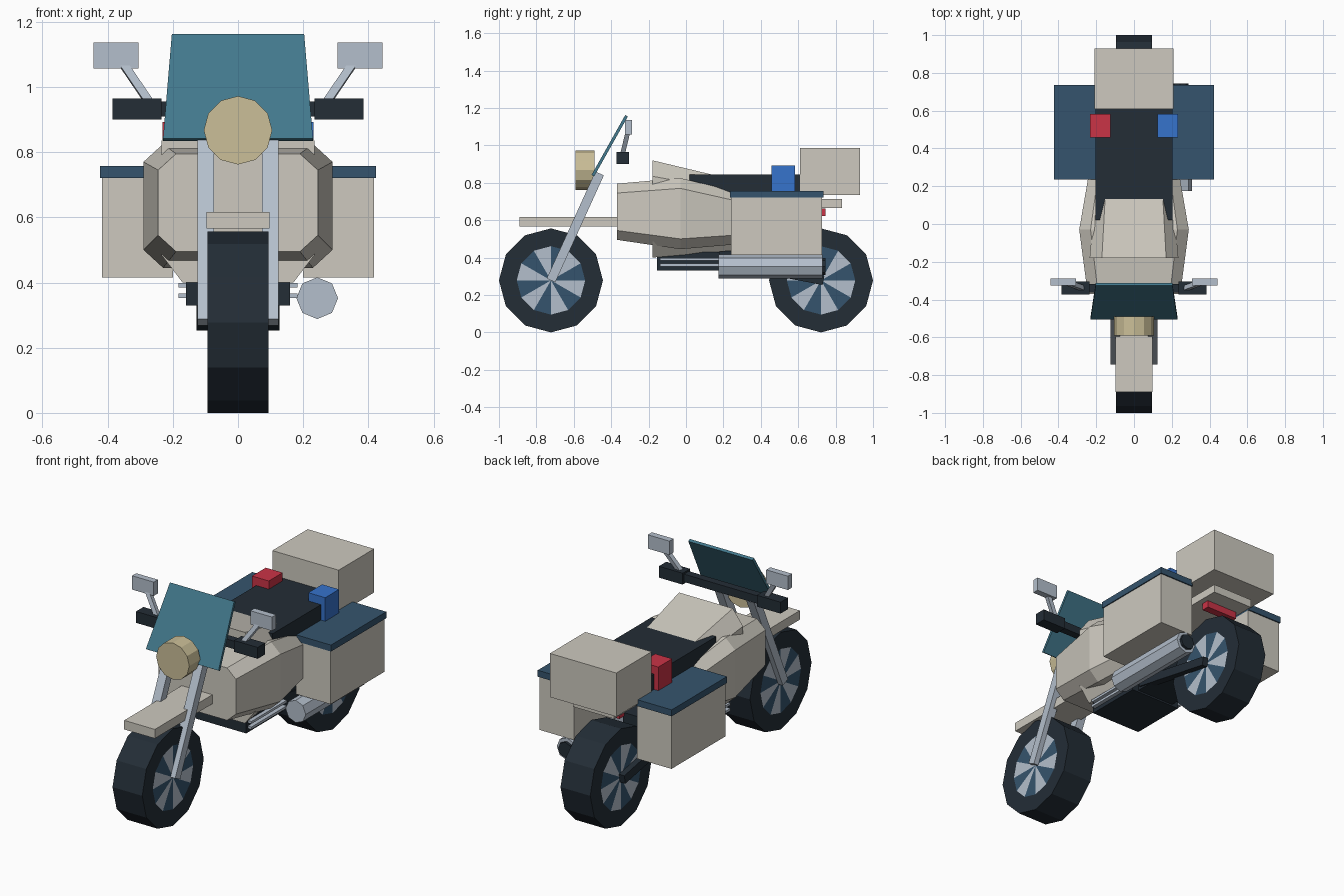
import bpy, bmesh, math
from mathutils import Vector, Matrix

if "Cube" in bpy.data.objects:
    bpy.data.objects.remove(bpy.data.objects["Cube"])


def material(name, code):
    def lin(c):
        return c / 12.92 if c <= 0.04045 else ((c + 0.055) / 1.055) ** 2.4
    col = [lin(int(code[i:i + 2], 16) / 255) for i in (0, 2, 4)] + [1.0]
    m = bpy.data.materials.new(name)
    m.use_nodes = True
    m.diffuse_color = col
    m.node_tree.nodes["Principled BSDF"].inputs["Base Color"].default_value = col
    return m


CREAM = material("cream", "CDC9BF")
STEEL = material("pale steel", "B4BFCC")
DARK = material("near black", "232D36")
NAVY = material("slate blue", "35546D")
TEAL = material("teal", "42788C")
GOLD = material("pale gold", "CBBF98")
RED = material("red", "CA3346")
BLUE = material("bright blue", "3673CC")


def finish(name, bm, *mats):
    bmesh.ops.recalc_face_normals(bm, faces=bm.faces)
    me = bpy.data.meshes.new(name)
    bm.to_mesh(me)
    bm.free()
    for m in mats:
        me.materials.append(m)
    ob = bpy.data.objects.new(name, me)
    bpy.context.collection.objects.link(ob)
    return ob


def box(name, mat, x, y, z):
    """Box from (low, high) pairs."""
    bm = bmesh.new()
    bmesh.ops.create_cube(bm, size=1)
    for v in bm.verts:
        v.co = [p[0] + (c + 0.5) * (p[1] - p[0]) for c, p in zip(v.co, (x, y, z))]
    return finish(name, bm, mat)


def beam(name, mat, a, b, w, d):
    """Square bar running from a to b, w wide across x and d deep."""
    a, b = Vector(a), Vector(b)
    axis = (b - a).normalized()
    side = Vector((1, 0, 0)) - axis * axis.x
    side.normalize()
    rot = Matrix((side, axis.cross(side), axis)).transposed()
    bm = bmesh.new()
    bmesh.ops.create_cube(bm, size=1)
    for v in bm.verts:
        v.co = (a + b) / 2 + rot @ Vector((v.co.x * w, v.co.y * d, v.co.z * (b - a).length))
    return finish(name, bm, mat)


def cylinder(name, mat, centre, r, length, sides):
    """Cylinder along y with a corner at the top."""
    bm = bmesh.new()
    rings = []
    for s in (-0.5, 0.5):
        ring = []
        for i in range(sides):
            t = math.tau * i / sides
            ring.append(bm.verts.new(Vector(centre) + Vector((r * math.sin(t), s * length, r * math.cos(t)))))
        rings.append(ring)
    skin(bm, rings)
    return finish(name, bm, mat)


def skin(bm, rings):
    for a, b in zip(rings, rings[1:]):
        n = len(a)
        for i in range(n):
            bm.faces.new((a[i], a[(i + 1) % n], b[(i + 1) % n], b[i]))
    bm.faces.new(rings[0])
    bm.faces.new(rings[-1])


def shell(name, mat, sections):
    """Loft of chamfered sections: y, half width, low, high, chamfer x, chamfer z."""
    bm = bmesh.new()
    rings = []
    for y, w, lo, hi, cx, cz in sections:
        half = [(w - cx, lo), (w, lo + cz), (w, hi - cz), (w - cx, hi)]
        pts = half + [(-x, z) for x, z in reversed(half)]
        rings.append([bm.verts.new((x, y, z)) for x, z in pts])
    skin(bm, rings)
    return finish(name, bm, mat)


def wheel(name, y, z=0.278, r=0.278, hub=0.183, half=0.094, n=12):
    """Tyre with flush discs of alternating wedges."""
    bm = bmesh.new()

    def ring(x, rad):
        return [bm.verts.new((x, y + rad * math.cos(math.tau * i / n), z + rad * math.sin(math.tau * i / n)))
                for i in range(n)]
    outer = [ring(s * half, r) for s in (-1, 1)]
    inner = [ring(s * half, hub) for s in (-1, 1)]
    mid = [bm.verts.new((s * half, y, z)) for s in (-1, 1)]
    for i in range(n):
        j = (i + 1) % n
        bm.faces.new((outer[0][i], outer[0][j], outer[1][j], outer[1][i]))
        for k in (0, 1):
            bm.faces.new((outer[k][i], outer[k][j], inner[k][j], inner[k][i]))
            wedge = bm.faces.new((inner[k][i], inner[k][j], mid[k]))
            wedge.material_index = 2 if i % 2 == 0 else 1
    return finish(name, bm, DARK, STEEL, NAVY)


# Wheels and front fender
wheel("front_wheel", -0.722)
wheel("rear_wheel", 0.722)
box("front_fender", CREAM, (-0.097, 0.097), (-0.89, -0.37), (0.565, 0.617))

# Body shells
shell("side_fairing", CREAM, [(-0.37, 0.245, 0.495, 0.795, 0.055, 0.05),
                              (-0.03, 0.29, 0.445, 0.825, 0.06, 0.055),
                              (0.26, 0.24, 0.47, 0.755, 0.05, 0.05)])
shell("tank", CREAM, [(-0.18, 0.235, 0.4, 0.92, 0.065, 0.085),
                      (0.28, 0.195, 0.44, 0.81, 0.05, 0.06)])
box("seat", DARK, (-0.205, 0.205), (0.02, 0.62), (0.725, 0.845))
box("tail_plate", CREAM, (-0.13, 0.13), (0.25, 0.835), (0.665, 0.712))
box("tail_light", RED, (-0.1, 0.1), (0.7, 0.745), (0.622, 0.662))
box("top_case", CREAM, (-0.21, 0.21), (0.61, 0.93), (0.735, 0.985))

# Headlight and windshield
cylinder("headlight", GOLD, (0, -0.54, 0.867), 0.105, 0.1, 12)
screen = box("windshield", TEAL, (-1, 1), (-0.008, 0.008), (0, 1))
for v in screen.data.vertices:
    t = v.co.z
    x, y, z = v.co
    v.co = (x * (0.23 - 0.027 * t), -0.498 + 0.18 * t + y * 0.87, 0.838 + 0.32 * t - y * 0.5)

# Engine and handlebar
box("engine", DARK, (-0.16, 0.16), (-0.155, 0.18), (0.33, 0.43))
box("gearbox", DARK, (-0.12, 0.12), (0.1, 0.4), (0.34, 0.47))
box("handlebar", DARK, (-0.25, 0.25), (-0.362, -0.318), (0.91, 0.955))

# Paired parts
for s, side in ((1, "left"), (-1, "right")):
    def pair(a, b):
        return tuple(sorted((s * a, s * b)))

    beam(side + "_fork", STEEL, (s * 0.099, -0.722, 0.278), (s * 0.099, -0.462, 0.85), 0.05, 0.05)
    beam(side + "_swingarm", DARK, (s * 0.105, 0.2, 0.38), (s * 0.105, 0.735, 0.278), 0.045, 0.05)
    box(side + "_grip", DARK, pair(0.235, 0.385), (-0.372, -0.305), (0.9, 0.965))
    beam(side + "_mirror_stem", STEEL, (s * 0.27, -0.34, 0.95), (s * 0.355, -0.31, 1.075), 0.025, 0.025)
    box(side + "_mirror", STEEL, pair(0.306, 0.443), (-0.325, -0.288), (1.057, 1.136))
    box(side + "_pannier", CREAM, pair(0.2, 0.418), (0.24, 0.728), (0.415, 0.72))
    box(side + "_pannier_lid", NAVY, pair(0.2, 0.424), (0.235, 0.735), (0.72, 0.757))
    box(side + "_beacon", BLUE if s > 0 else RED, pair(0.125, 0.232), (0.457, 0.582), (0.755, 0.892))
    for z in (0.36, 0.392):
        box(side + "_pipe", STEEL, pair(0.15, 0.183), (-0.14, 0.18), (z - 0.007, z + 0.007))

# Exhaust
cylinder("muffler", STEEL, (0.243, 0.452, 0.352), 0.064, 0.555, 8)
cylinder("muffler_tip", DARK, (0.243, 0.72, 0.352), 0.045, 0.05, 8)
